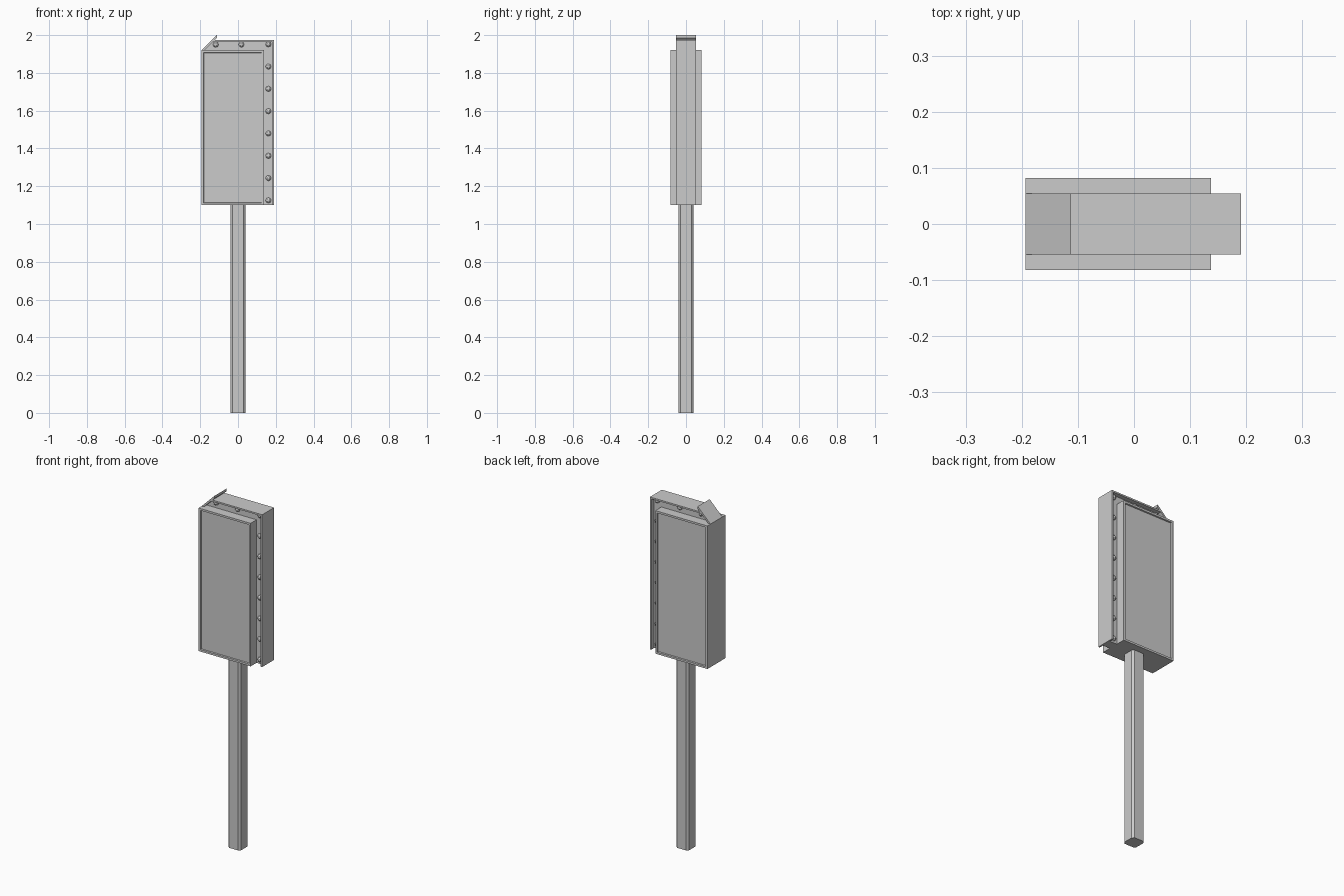
import bpy, bmesh, math
from mathutils import Matrix

if "Cube" in bpy.data.objects:
    bpy.data.objects.remove(bpy.data.objects["Cube"])


def finish(name, bm):
    bmesh.ops.recalc_face_normals(bm, faces=bm.faces)
    mesh = bpy.data.meshes.new(name)
    bm.to_mesh(mesh)
    bm.free()
    ob = bpy.data.objects.new(name, mesh)
    bpy.context.collection.objects.link(ob)
    return ob


def extrude_y(name, profile, half):
    """Extrude an x-z outline symmetrically through the depth."""
    bm = bmesh.new()
    face = bm.faces.new([bm.verts.new((x, -half, z)) for x, z in profile])
    ext = bmesh.ops.extrude_face_region(bm, geom=[face])
    moved = [v for v in ext["geom"] if isinstance(v, bmesh.types.BMVert)]
    bmesh.ops.translate(bm, verts=moved, vec=(0, 2 * half, 0))
    return finish(name, bm)


def box(bm, x0, x1, y, z0, z1):
    m = Matrix.Translation(((x0 + x1) / 2, 0, (z0 + z1) / 2)) @ Matrix.Diagonal((x1 - x0, 2 * y, z1 - z0, 1))
    bmesh.ops.create_cube(bm, size=1, matrix=m)


# Square post with chamfered corners
bm = bmesh.new()
box(bm, -0.04, 0.04, 0.04, 0, 1.1)
upright = [e for e in bm.edges if abs(e.verts[0].co.z - e.verts[1].co.z) > 0.5]
bmesh.ops.bevel(bm, geom=upright, offset=0.011, segments=1, affect='EDGES')
finish("post", bm)

# Main cabinet with a framed, recessed screen on both faces
bm = bmesh.new()
box(bm, -0.193, 0.137, 0.082, 1.1, 1.92)
bm.normal_update()
screens = [f for f in bm.faces if abs(f.normal.y) > 0.9]
bmesh.ops.inset_individual(bm, faces=screens, thickness=0.016)
bmesh.ops.inset_individual(bm, faces=screens, thickness=0.003, depth=-0.007)
finish("screen_cabinet", bm)

# Thin recessed web behind the cabinet, visible along the top and right
extrude_y("backing_web", [(-0.19, 1.1), (0.185, 1.1), (0.185, 1.968), (-0.136, 1.968), (-0.19, 1.918)], 0.028)

# Wide outer flange wrapping the right side and top
extrude_y("outer_flange", [(0.182, 1.1), (0.191, 1.1), (0.191, 1.973), (-0.138, 1.973),
                           (-0.147, 1.964), (0.182, 1.964)], 0.054)

# Slanted fin overhanging the top left corner
extrude_y("corner_fin", [(-0.193, 1.92), (-0.112, 2.0), (-0.112, 1.985), (-0.178, 1.92)], 0.054)

# Domed rivets along the right strip and top strip, both faces
spots = [(0.161, 1.125 + i * 0.1181) for i in range(8)] + [(-0.118, 1.95), (0.018, 1.95)]
bm = bmesh.new()
for x, z in spots:
    for s in (-1, 1):
        m = Matrix.Translation((x, s * 0.028, z)) @ Matrix.Diagonal((1, 0.9, 1, 1)) @ Matrix.Rotation(math.pi / 2, 4, 'X')
        bmesh.ops.create_uvsphere(bm, u_segments=8, v_segments=6, radius=0.015, matrix=m)
finish("rivets", bm)
